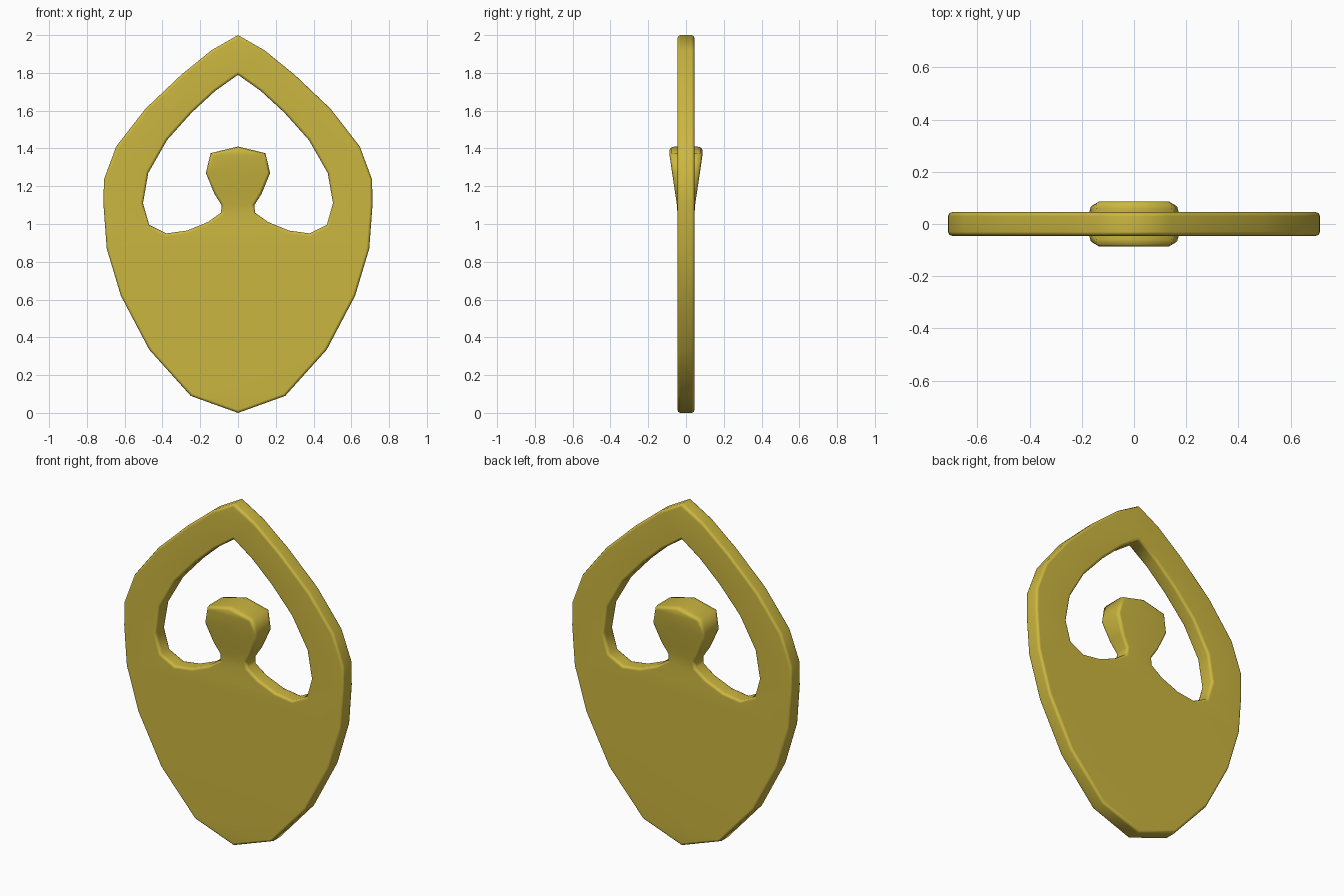
import bpy, bmesh, math
from mathutils import Matrix

if "Cube" in bpy.data.objects:
    bpy.data.objects.remove(bpy.data.objects["Cube"])

# Right-hand half outlines (x, z), first and last points on the centre line
BODY = [(0, 2.0), (.14, 1.92), (.30, 1.79), (.49, 1.61), (.645, 1.41), (.71, 1.235),
        (.712, 1.1), (.695, .87), (.62, .62), (.47, .335), (.25, .09), (0, 0)]
OPENING = [(0, 1.79), (.12, 1.705), (.245, 1.59), (.375, 1.445), (.475, 1.27),
           (.503, 1.11), (.47, .995), (.38, .95), (.27, .965), (.16, 1.01),
           (.09, 1.06), (.087, 1.10), (.125, 1.16), (.17, 1.27), (.145, 1.375), (0, 1.41)]


def add_loop(curve, half):
    pts = half + [(-x, z) for x, z in half[-2:0:-1]]
    spline = curve.splines.new('POLY')
    spline.points.add(len(pts) - 1)
    for p, (x, z) in zip(spline.points, pts):
        p.co = (x, z, 0, 1)
    spline.use_cyclic_u = True


# Flat plate with the opening between the arms, rounded on all rims
curve = bpy.data.curves.new("figure", 'CURVE')
curve.dimensions = '2D'
curve.fill_mode = 'BOTH'
curve.extrude = 0.03
curve.bevel_depth = 0.015
curve.bevel_resolution = 1
curve.offset = -0.015
add_loop(curve, BODY)
add_loop(curve, OPENING)
figure = bpy.data.objects.new("figure", curve)
bpy.context.collection.objects.link(figure)
bpy.context.view_layer.objects.active = figure
figure.select_set(True)
bpy.ops.object.convert(target='MESH')
figure = bpy.context.object
figure.name = "figure"

bm = bmesh.new()
bm.from_mesh(figure.data)
bm.transform(Matrix.Rotation(math.pi / 2, 4, 'X'))
bmesh.ops.remove_doubles(bm, verts=bm.verts[:], dist=0.0005)

# Head swells in thickness from the neck upwards
for v in bm.verts:
    if abs(v.co.x) < 0.18 and 1.08 < v.co.z < 1.43:
        v.co.y *= 1 + 0.93 * min(1, (v.co.z - 1.08) / 0.28)
bmesh.ops.recalc_face_normals(bm, faces=bm.faces[:])
bm.to_mesh(figure.data)
bm.free()

# Soft shading and gold colour
bpy.ops.object.shade_smooth_by_angle(angle=math.radians(60))
figure.modifiers.new("clean_shading", 'WEIGHTED_NORMAL')
gold = bpy.data.materials.new("gold")
gold.diffuse_color = (0.60, 0.47, 0.05, 1)
gold.use_nodes = True
gold.node_tree.nodes["Principled BSDF"].inputs["Base Color"].default_value = gold.diffuse_color
figure.data.materials.clear()
figure.data.materials.append(gold)
